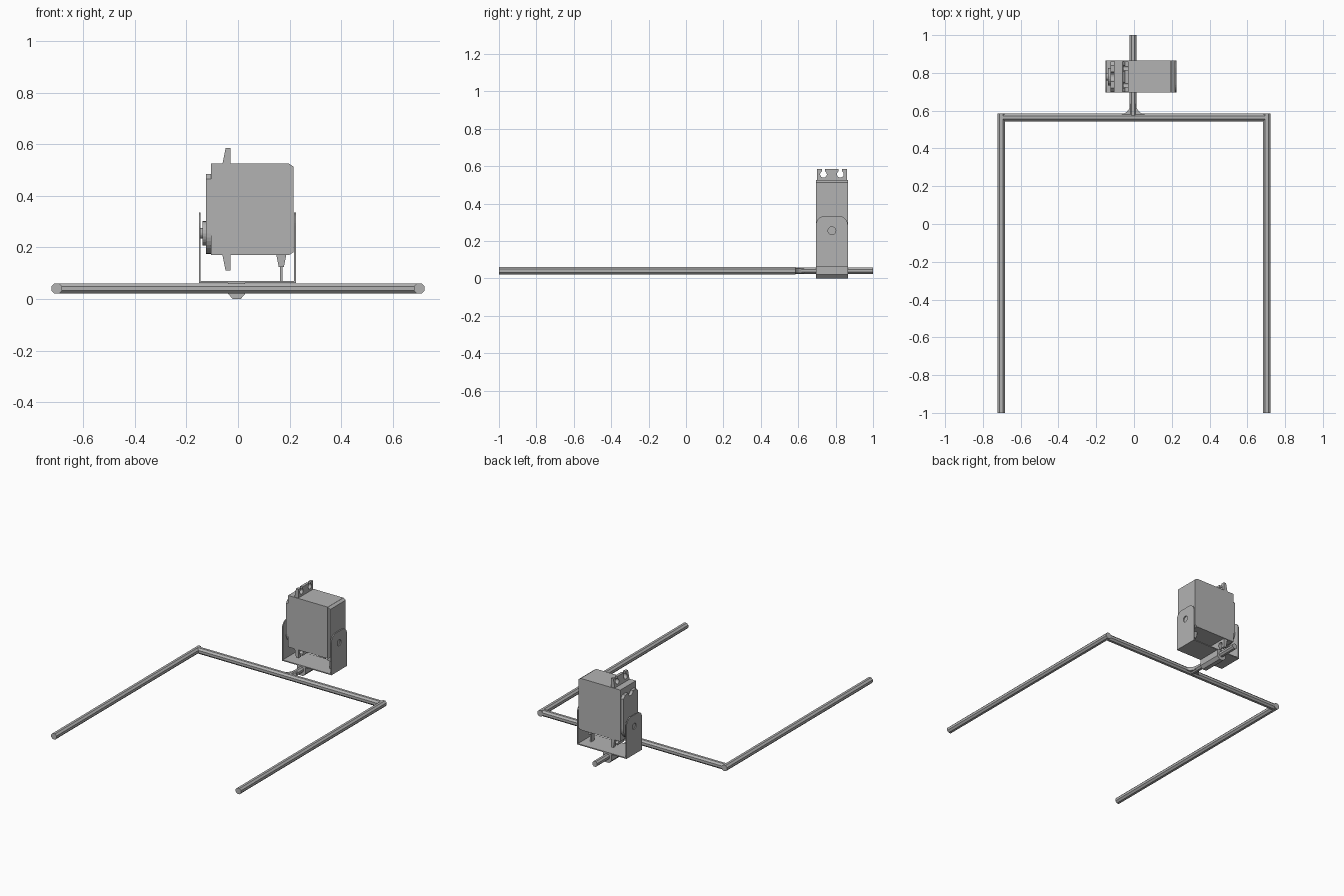
import bpy, bmesh, math
from mathutils import Matrix, Vector

if "Cube" in bpy.data.objects:
    bpy.data.objects.remove(bpy.data.objects["Cube"])

grey = bpy.data.materials.new("plain grey")
grey.use_nodes = True
COLOUR = (0.45, 0.45, 0.45, 1)
grey.diffuse_color = COLOUR
grey.node_tree.nodes["Principled BSDF"].inputs["Base Color"].default_value = COLOUR

# Each plane maps profile (u, v) and its normal onto world axes
PLANES = {
    "x": Matrix(((0, 0, 1), (1, 0, 0), (0, 1, 0))).to_4x4(),   # u=y, v=z
    "y": Matrix(((1, 0, 0), (0, 0, -1), (0, 1, 0))).to_4x4(),  # u=x, v=z
    "z": Matrix.Identity(4),                                   # u=x, v=y
}
MID = 0.78        # servo centre in y
HALF = 0.085      # servo half width
AXIS = 0.255      # output shaft height
ROD_Z = 0.041


def add_object(name, mesh):
    obj = bpy.data.objects.new(name, mesh)
    mesh.materials.clear()
    mesh.materials.append(grey)
    bpy.context.collection.objects.link(obj)
    return obj


def plate(name, axis, lo, hi, *loops):
    """Extrude a flat outline (further loops are holes) from lo to hi along axis."""
    curve = bpy.data.curves.new(name, "CURVE")
    curve.dimensions = "2D"
    curve.fill_mode = "BOTH"
    curve.extrude = (hi - lo) / 2
    for loop in loops:
        spline = curve.splines.new("POLY")
        spline.points.add(len(loop) - 1)
        for point, (u, v) in zip(spline.points, loop):
            point.co = (u, v, 0, 1)
        spline.use_cyclic_u = True
    temp = bpy.data.objects.new("temp", curve)
    mesh = bpy.data.meshes.new_from_object(temp)
    bpy.data.objects.remove(temp)
    bm = bmesh.new()
    bm.from_mesh(mesh)
    bmesh.ops.remove_doubles(bm, verts=bm.verts, dist=0.0001)
    bmesh.ops.transform(bm, verts=bm.verts, matrix=PLANES[axis])
    shift = PLANES[axis] @ Vector((0, 0, (lo + hi) / 2))
    bmesh.ops.translate(bm, verts=bm.verts, vec=shift)
    bmesh.ops.recalc_face_normals(bm, faces=bm.faces)
    bm.to_mesh(mesh)
    bm.free()
    for poly in mesh.polygons:
        poly.use_smooth = False
    return add_object(name, mesh)


def arc(u, v, r, start, end, steps=8):
    angles = [math.radians(start + (end - start) * i / steps) for i in range(steps + 1)]
    return [(u + r * math.cos(a), v + r * math.sin(a)) for a in angles]


def circle(u, v, r, sides=20):
    return arc(u, v, r, 0, 360, sides)[:-1]


def rect(u0, u1, v0, v1):
    return [(u0, v0), (u1, v0), (u1, v1), (u0, v1)]


def rod(name, start, end, radius, sides=8):
    """Straight faceted bar between two points."""
    a, b = Vector(start), Vector(end)
    bm = bmesh.new()
    turn = (b - a).to_track_quat("Z", "Y").to_matrix().to_4x4()
    twist = Matrix.Rotation(math.pi / sides, 4, "Z")
    bmesh.ops.create_cone(bm, cap_ends=True, segments=sides, radius1=radius, radius2=radius,
                          depth=(b - a).length, matrix=Matrix.Translation((a + b) / 2) @ turn @ twist)
    mesh = bpy.data.meshes.new(name)
    bm.to_mesh(mesh)
    bm.free()
    return add_object(name, mesh)


# Wire frame with two long legs and a tail rod
for side, sign in (("right", -1), ("left", 1)):
    rod(side + "_leg", (sign * 0.703, -1, ROD_Z), (sign * 0.703, 0.585, ROD_Z), 0.022)
rod("cross_bar", (-0.703, 0.564, ROD_Z), (0.703, 0.564, ROD_Z), 0.022)
rod("tail_rod", (-0.005, 0.564, ROD_Z), (-0.005, 1, ROD_Z), 0.02)
fillet = arc(0.065, 0.635, 0.055, 180, 270) + arc(-0.075, 0.635, 0.055, 270, 360)
plate("rod_fillet", "z", 0.03, 0.054, fillet)

# Clamp joining the rod to the bracket
plate("rod_clamp", "y", -MID - HALF, -MID + HALF,
      [(-0.02, 0), (0.01, 0), (0.028, 0.02), (0.028, 0.064), (-0.038, 0.064), (-0.038, 0.02)])

# U-shaped bracket
y0, y1 = MID - HALF, MID + HALF
plate("bracket_base", "z", 0.063, 0.07, rect(-0.152, 0.225, y0, y1))
ear = ([(y0, 0.063), (y1, 0.063)] + arc(y1 - 0.05, 0.285, 0.05, 0, 90)
       + arc(y0 + 0.05, 0.285, 0.05, 90, 180))
for name, lo in (("bracket_right_arm", -0.152), ("bracket_left_arm", 0.218)):
    plate(name, "x", lo, lo + 0.007, ear, circle(MID, AXIS, 0.021))

# Servo body, with an end cover whose edges are chamfered
plate("servo_body", "y", -y1, -y0, rect(-0.105, 0.197, 0.17, 0.525))
plate("servo_end_cover", "y", -y1, -y0,
      [(0.198, 0.17), (0.215, 0.182), (0.215, 0.513), (0.198, 0.525)])

# Gear cover, output disc and shaft
cover = (arc(MID, AXIS, 0.08, 180, 360, 16)
         + [(MID + 0.08, 0.465), (MID + 0.06, 0.485)]
         + arc(MID, 0.485, 0.025, 0, -180) + [(MID - 0.06, 0.485), (MID - 0.08, 0.465)])
plate("gear_cover", "x", -0.125, -0.105, cover)
plate("output_disc", "x", -0.138, -0.125, circle(MID, AXIS, 0.047, 24))
plate("output_shaft", "x", -0.147, -0.138, circle(MID, AXIS, 0.02))

# Mounting lugs with open keyhole slots, tapered towards the tip
for name, root, sign in (("top_lug", 0.525, 1), ("bottom_lug", 0.17, -1)):
    tip, hole = root + sign * 0.06, root + sign * 0.032
    outline = [(y0 + 0.005, root), (y0 + 0.005, tip)]
    for centre in (MID - 0.045, MID + 0.045):
        outline += [(centre - 0.009, tip)]
        outline += arc(centre, hole, 0.018, sign * 120, sign * 420, 14)
        outline += [(centre + 0.009, tip)]
    outline += [(y1 - 0.005, tip), (y1 - 0.005, root)]
    lug = plate(name, "x", -0.06, -0.03, outline)
    for vert in lug.data.vertices:
        if vert.co.x < -0.045:
            vert.co.x += 0.012 * abs(vert.co.z - root) / 0.06

# Cable strain relief and cable
plate("cable_relief", "y", -MID - 0.03, -MID + 0.03,
      [(0.158, 0.125), (0.178, 0.125), (0.187, 0.17), (0.149, 0.17)])
plate("cable", "y", -MID - 0.018, -MID + 0.018, rect(0.163, 0.173, 0.07, 0.125))
